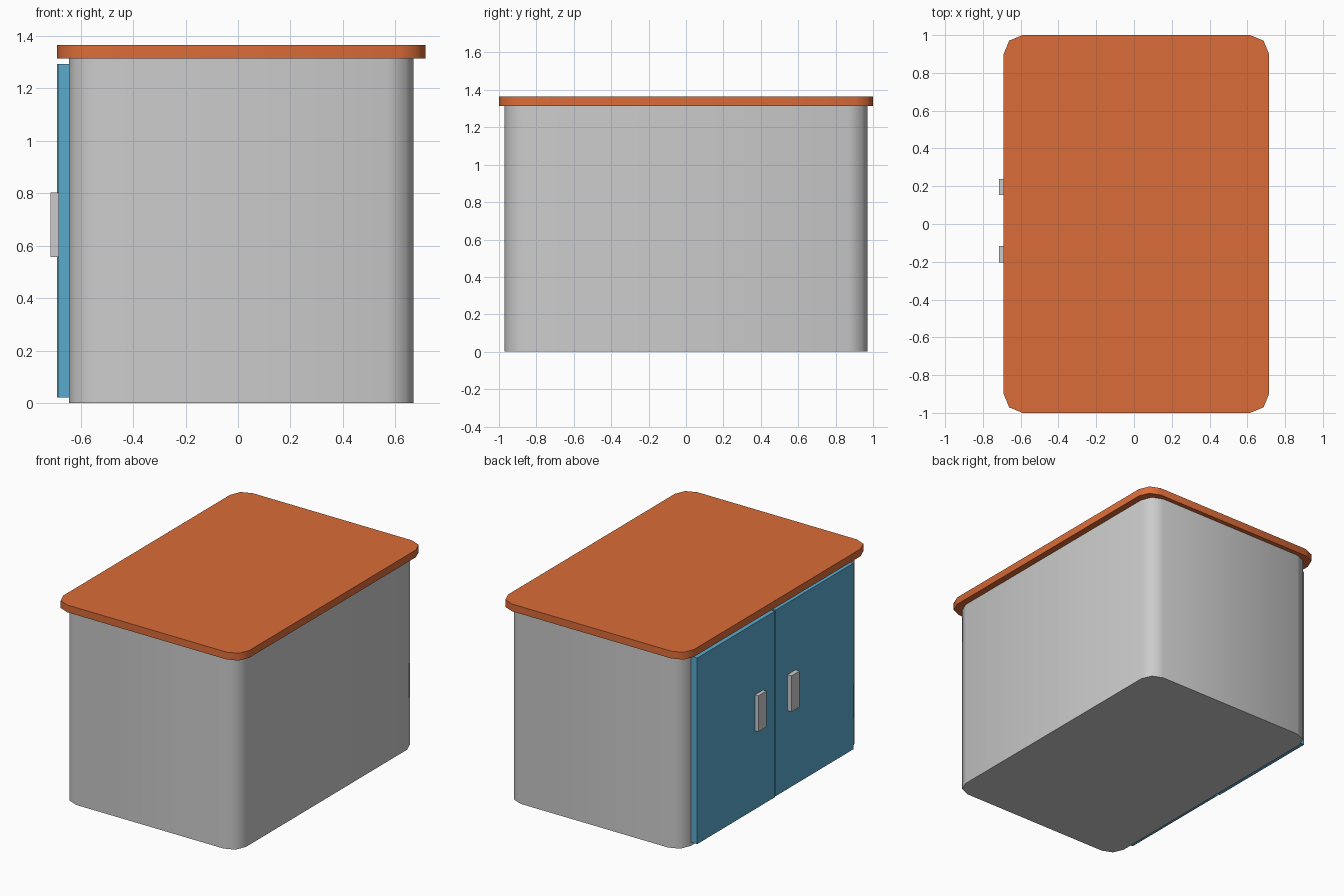
import bpy, bmesh, math
from mathutils import Vector

if "Cube" in bpy.data.objects:
    bpy.data.objects.remove(bpy.data.objects["Cube"])


def material(name, color):
    mat = bpy.data.materials.new(name)
    mat.diffuse_color = color
    mat.use_nodes = True
    mat.node_tree.nodes["Principled BSDF"].inputs["Base Color"].default_value = mat.diffuse_color
    return mat


def box(name, lo, hi, mat=None, radius=0.0):
    """Box between two corners; radius rounds the upright edges in two segments."""
    lo, hi = Vector(lo), Vector(hi)
    center, size = (lo + hi) / 2, hi - lo
    bm = bmesh.new()
    bmesh.ops.create_cube(bm, size=1)
    bmesh.ops.scale(bm, vec=size, verts=bm.verts)
    if radius:
        upright = [e for e in bm.edges
                   if abs(e.verts[0].co.z - e.verts[1].co.z) > 1e-4]
        bmesh.ops.bevel(bm, geom=upright, offset=radius, offset_type='OFFSET',
                        segments=2, profile=0.5, affect='EDGES')
    mesh = bpy.data.meshes.new(name)
    bm.to_mesh(mesh)
    bm.free()
    obj = bpy.data.objects.new(name, mesh)
    obj.location = center
    bpy.context.collection.objects.link(obj)
    if mat:
        mesh.materials.append(mat)
    if radius:
        bpy.context.view_layer.objects.active = obj
        obj.select_set(True)
        bpy.ops.object.shade_smooth_by_angle(angle=math.radians(60))
        obj.select_set(False)
    return obj


orange = material("orange", (0.71, 0.15, 0.04, 1))
blue = material("blue", (0.10, 0.40, 0.61, 1))

# Rounded cabinet body and overhanging top
box("cabinet_body", (-0.645, -0.97, 0), (0.67, 0.97, 1.315), radius=0.1)
box("counter_top", (-0.69, -1, 1.315), (0.715, 1, 1.365), orange, radius=0.1)

# Pair of doors with handles on the -x side, mirrored about the seam
seam = 0.0175
for side, sign, face in (("left", 1, -0.69), ("right", -1, -0.685)):
    d0, d1 = sorted(seam + sign * d for d in (0.008, 0.847))
    h0, h1 = sorted(seam + sign * d for d in (0.135, 0.222))
    box(side + "_door", (face, d0, 0.022), (-0.644, d1, 1.293), blue)
    box(side + "_handle", (-0.715, h0, 0.557), (face + 0.003, h1, 0.803))
